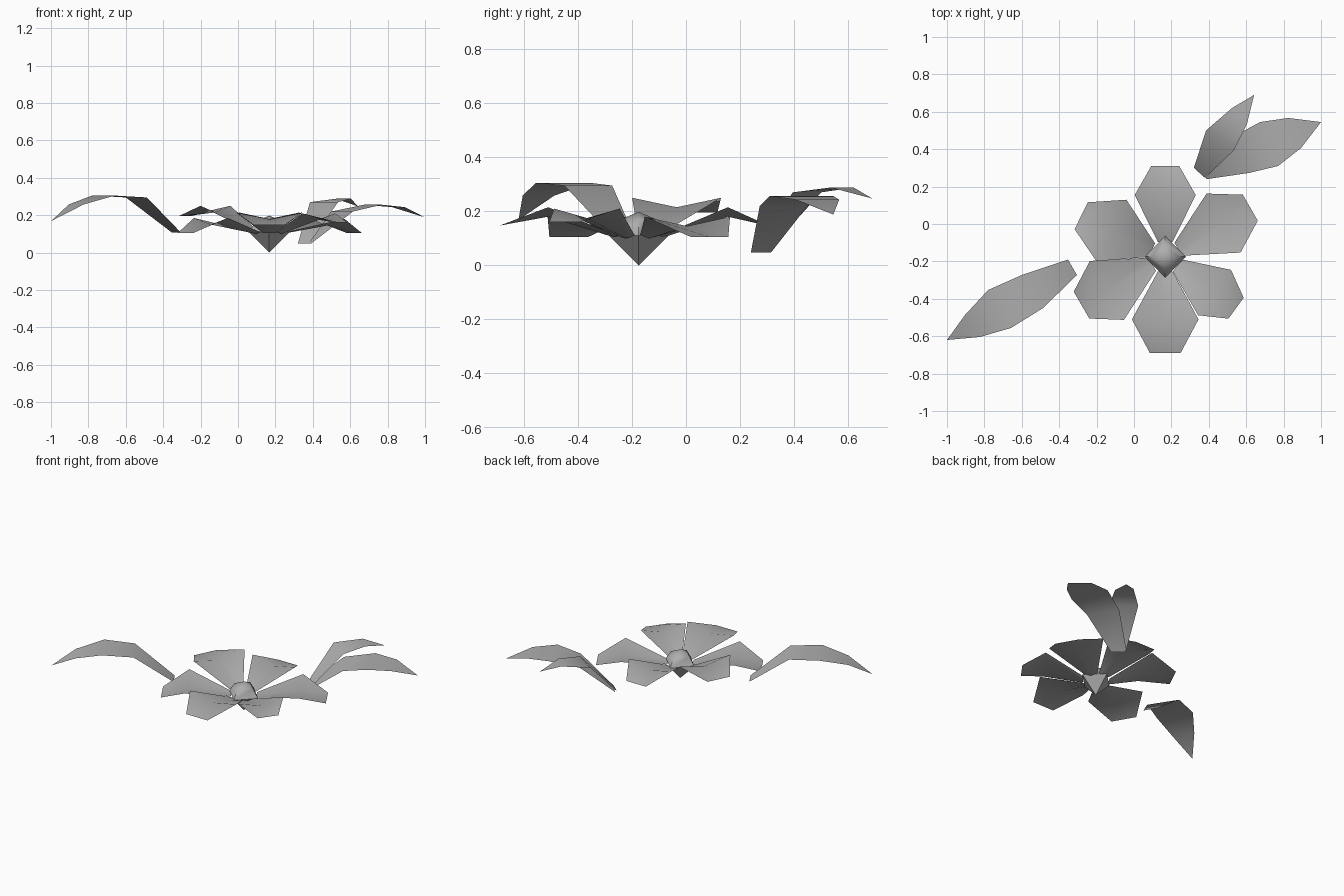
import bpy
import math
from mathutils import Matrix, Vector

old = bpy.data.objects.get("Cube")
if old:
    bpy.data.objects.remove(old, do_unlink=True)

grey = bpy.data.materials.new("plain grey")
grey.use_nodes = True
COLOUR = (0.42, 0.42, 0.42, 1)
grey.diffuse_color = COLOUR
grey.node_tree.nodes["Principled BSDF"].inputs["Base Color"].default_value = COLOUR

CENTRE = Vector((0.167, -0.175, 0))


def add_mesh(name, verts, faces, angle=60):
    mesh = bpy.data.meshes.new(name)
    mesh.from_pydata(verts, [], faces)
    mesh.materials.append(grey)
    obj = bpy.data.objects.new(name, mesh)
    bpy.context.collection.objects.link(obj)
    bpy.ops.object.select_all(action="DESELECT")
    obj.select_set(True)
    bpy.context.view_layer.objects.active = obj
    bpy.ops.object.shade_smooth_by_angle(angle=math.radians(angle))
    return obj


def strip_faces(rows, width):
    """Quads joining consecutive rows of equal width, facing up."""
    return [(r * width + c, (r + 1) * width + c,
             (r + 1) * width + c + 1, r * width + c + 1)
            for r in range(rows - 1) for c in range(width - 1)]


def petal(name, angle, wide, tip, wide_z, tip_z):
    """Cupped petal: wide and tip are (distance, half width)."""
    rows = [(0.08, 0.04, 0.11, 0.01), (*wide, wide_z, 0.035), (*tip, tip_z, 0.0)]
    turn = Matrix.Translation(CENTRE) @ Matrix.Rotation(math.radians(angle), 4, "Z")
    verts = [turn @ Vector((d, -side * half, z - (0 if side else dip)))
             for d, half, z, dip in rows for side in (1, 0, -1)]
    faces = [tuple(reversed(f)) for f in strip_faces(3, 3)]
    add_mesh(name, verts, [tuple(reversed(f)) for f in faces])


def leaf(name, rows, tip):
    """Arched leaf from rows of (right edge, left edge, height) to a point."""
    verts = [(x, y, z) for right, left, z in rows for x, y in (right, left)]
    faces = strip_faces(len(rows), 2)
    verts.append(tip)
    last = len(verts) - 1
    faces.append((last - 2, last, last - 1))
    add_mesh(name, verts, faces)


# Six petals around the bud
petal("front_petal", -90, (0.335, 0.178), (0.515, 0.082), 0.215, 0.147)
petal("back_petal", 90, (0.33, 0.163), (0.485, 0.075), 0.215, 0.145)
petal("back_right_petal", 154, (0.32, 0.183), (0.5, 0.08), 0.25, 0.195)
petal("front_right_petal", 210, (0.36, 0.182), (0.517, 0.083), 0.185, 0.105)
petal("back_left_petal", 30, (0.36, 0.182), (0.525, 0.08), 0.18, 0.105)
petal("front_left_petal", -36, (0.326, 0.15), (0.468, 0.069), 0.21, 0.16)

# Four-sided bud with a pointed base and a domed top
verts = [CENTRE.copy()]
for radius, z in ((0.11, 0.11), (0.07, 0.168)):
    for i in range(4):
        a = i * math.pi / 2
        verts.append(CENTRE + Vector((radius * math.cos(a), radius * math.sin(a), z)))
verts.append(CENTRE + Vector((0, 0, 0.198)))
faces = []
for i in range(4):
    j = (i + 1) % 4
    faces += [(0, 1 + j, 1 + i), (1 + i, 1 + j, 5 + j, 5 + i), (5 + i, 5 + j, 9)]
add_mesh("bud", verts, faces, 50)

# Three arched leaves
leaf("right_leaf", [
    ((-0.353, -0.19), (-0.305, -0.273), 0.107),
    ((-0.6, -0.273), (-0.487, -0.45), 0.295),
    ((-0.78, -0.353), (-0.658, -0.556), 0.305),
    ((-0.904, -0.487), (-0.824, -0.604), 0.258)], (-1, -0.62, 0.168))
leaf("left_leaf", [
    ((0.39, 0.24), (0.325, 0.315), 0.048),
    ((0.615, 0.273), (0.5, 0.45), 0.22),
    ((0.77, 0.31), (0.674, 0.545), 0.256),
    ((0.893, 0.406), (0.824, 0.567), 0.243)], (1, 0.545, 0.188))
leaf("back_leaf", [
    ((0.38, 0.246), (0.32, 0.3), 0.048),
    ((0.535, 0.395), (0.385, 0.5), 0.27),
    ((0.604, 0.535), (0.524, 0.62), 0.288)], (0.642, 0.69, 0.247))
